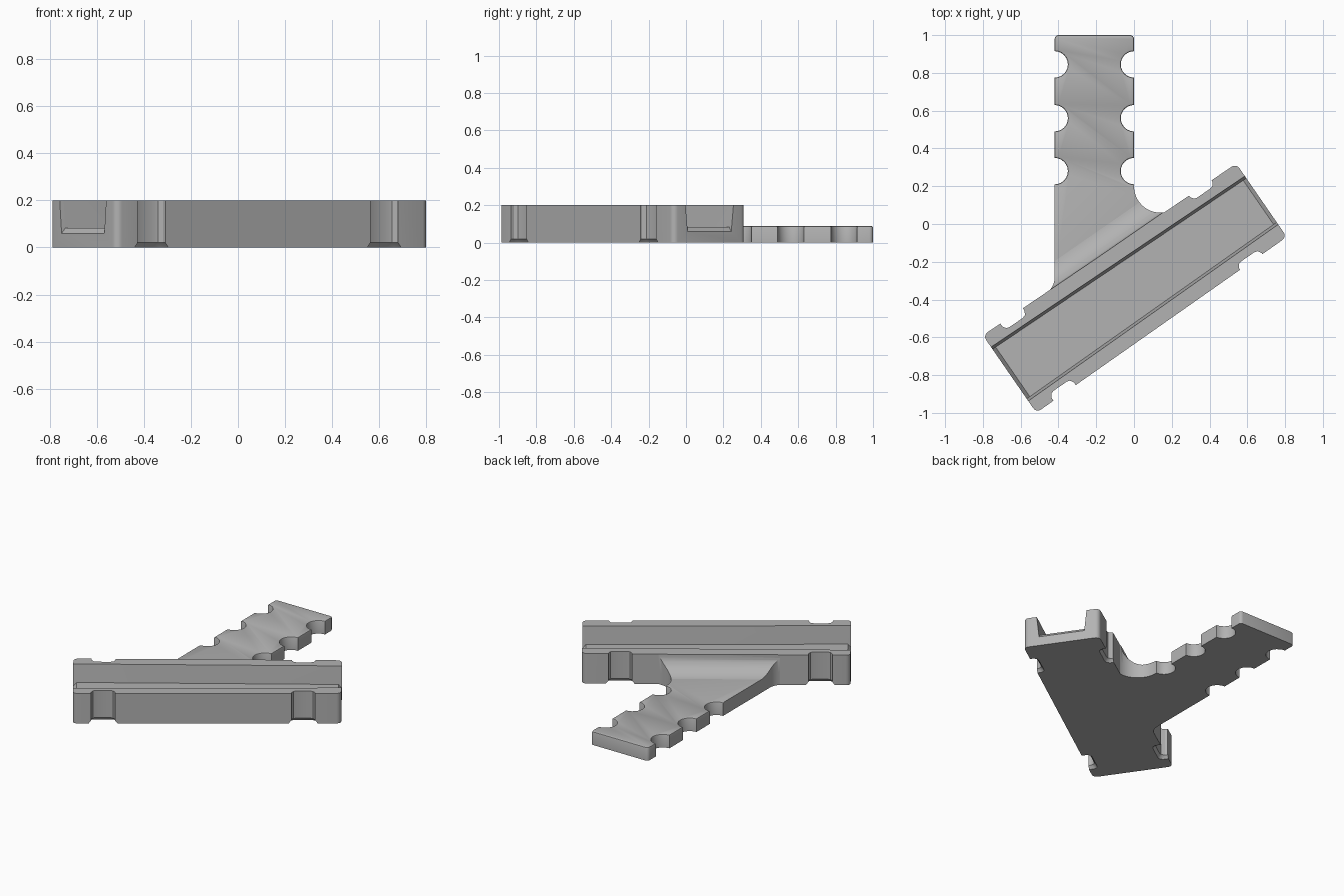
import bpy, bmesh, math
from mathutils import Matrix, Vector

if "Cube" in bpy.data.objects:
    bpy.data.objects.remove(bpy.data.objects["Cube"], do_unlink=True)

grey = bpy.data.materials.new("plain grey")
grey.use_nodes = True
colour = (0.45, 0.45, 0.45, 1)
grey.diffuse_color = colour
grey.node_tree.nodes["Principled BSDF"].inputs["Base Color"].default_value = colour

TILT = math.radians(34.6)
TURN = Matrix.Rotation(TILT, 4, "Z")
MID = -0.28           # centre line of the block across its width
ARM_TOP = 0.088


def arc(cx, cy, rx, a0, a1, n=12, ry=None):
    ry = ry or rx
    angles = [math.radians(a0 + (a1 - a0) * i / n) for i in range(n + 1)]
    return [(cx + rx * math.cos(a), cy + ry * math.sin(a)) for a in angles]


def turned(u, v):
    return (TURN @ Vector((u, v, 0))).to_2d()[:]


def loft(name, sections, matrix=None):
    """Solid through matching rings of 3D points."""
    bm = bmesh.new()
    rings = [[bm.verts.new(p) for p in ring] for ring in sections]
    n = len(rings[0])
    for a, b in zip(rings, rings[1:]):
        for i in range(n):
            j = (i + 1) % n
            bm.faces.new((a[i], a[j], b[j], b[i]))
    bm.faces.new(rings[0][::-1])
    bm.faces.new(rings[-1])
    bmesh.ops.recalc_face_normals(bm, faces=bm.faces)
    if matrix:
        bm.transform(matrix)
    mesh = bpy.data.meshes.new(name)
    bm.to_mesh(mesh)
    bm.free()
    mesh.materials.append(grey)
    obj = bpy.data.objects.new(name, mesh)
    bpy.context.collection.objects.link(obj)
    return obj


def prism(name, outline, z0, z1, matrix=None):
    return loft(name, [[(x, y, z) for x, y in outline] for z in (z0, z1)], matrix)


def select(obj):
    bpy.ops.object.select_all(action="DESELECT")
    obj.select_set(True)
    bpy.context.view_layer.objects.active = obj


def boolean(obj, tool, operation):
    mod = obj.modifiers.new("cut", "BOOLEAN")
    mod.operation, mod.object, mod.solver = operation, tool, "EXACT"
    select(obj)
    bpy.ops.object.modifier_apply(modifier=mod.name)
    bpy.data.objects.remove(tool, do_unlink=True)


def bevel_edges(obj, width, segments, rule):
    bm = bmesh.new()
    bm.from_mesh(obj.data)
    edges = [e for e in bm.edges if rule(*[v.co for v in e.verts])]
    bmesh.ops.bevel(bm, geom=edges, offset=width, segments=segments,
                    profile=0.5, affect="EDGES")
    bm.to_mesh(obj.data)
    bm.free()


# Slightly tapered block with rounded upright corners
U0, U1 = -0.993, 0.627
block = prism("channel_block", [(U0, MID - 0.249), (U1, MID - 0.236),
                                (U1, MID + 0.236), (U0, MID + 0.249)], 0, 0.2)
bevel_edges(block, 0.03, 5, lambda a, b: abs(a.z - b.z) > 0.1)

# Open channel with leaning walls and a floor that drops at each end
stations = [(U0 - 0.1, 0.06), (U0, 0.06), (U0 + 0.02, 0.083),
            (U1 - 0.02, 0.083), (U1, 0.06), (U1 + 0.1, 0.06)]
rings = []
for u, floor in stations:
    half = 0.1745 - 0.018 * (u - U0) / (U1 - U0)
    rings.append([(u, MID - half, 0.21), (u, MID - half + 0.015, floor),
                  (u, MID + half - 0.015, floor), (u, MID + half, 0.21)])
boolean(block, loft("channel_cutter", rings), "DIFFERENCE")

# Side notches, flared at the foot
for u in (-0.81, 0.397):
    for side in (-1, 1):
        rings = []
        for z, grow in ((-0.01, 0.02), (0.005, 0.012), (0.02, 0), (0.21, 0)):
            wide, deep = 0.072 + grow, 0.205 - grow
            rings.append([(u + s * w, MID + side * d, z) for s, w, d in (
                (-1, wide, 0.3), (1, wide, 0.3), (1, wide, deep + 0.025),
                (1, wide - 0.012, deep + 0.005), (1, wide - 0.03, deep),
                (-1, wide - 0.03, deep), (-1, wide - 0.012, deep + 0.005),
                (-1, wide, deep + 0.025))])
        boolean(block, loft("notch_cutter", rings), "DIFFERENCE")
block.data.transform(TURN)

# Shared root outline, blended into the block on both sides
tilt = math.degrees(TILT)
root = [turned(-0.588, -0.07), turned(0.23, -0.07)]
right_blend = arc(0.14, 0.2, 0.14, 270 + tilt, 180, 20)
left_blend = arc(-0.52, -0.282, 0.1, 0, tilt - 90)

# Arm with scalloped edges
levels = (0.28, 0.56, 0.845)
outline = root + right_blend
for y in levels:
    outline += arc(0, y, 0.07, 270, 90)
outline += arc(-0.02, 0.98, 0.02, 0, 90, 4) + arc(-0.4, 0.98, 0.02, 90, 180, 4)
for y in reversed(levels):
    outline += arc(-0.42, y, 0.07, 90, -90)
outline += left_blend
arm = prism("scalloped_arm", outline, 0, ARM_TOP)
bevel_edges(arm, 0.008, 2, lambda a, b: min(a.z, b.z) > 0.08 and min(a.y, b.y) > 0.205)

# Curved ramp from the arm up to the rim of the block
ramp = prism("curved_ramp", root + right_blend + [(0, 0.25), (-0.42, 0.25)]
             + left_blend, 0.08, 0.2)
side = [(-0.2, 0.07), (0.103, 0.07)]
side += arc(0.103, 0.2, 0.14, 270, 180, 16, ry=0.114) + [(-0.037, 0.25), (-0.2, 0.25)]
sweep = loft("ramp_limit", [[(u, v, z) for v, z in side] for u in (-1, 1)], TURN)
boolean(ramp, sweep, "INTERSECT")

for obj in (block, arm, ramp):
    select(obj)
    bpy.ops.object.shade_smooth_by_angle(angle=math.radians(30))
